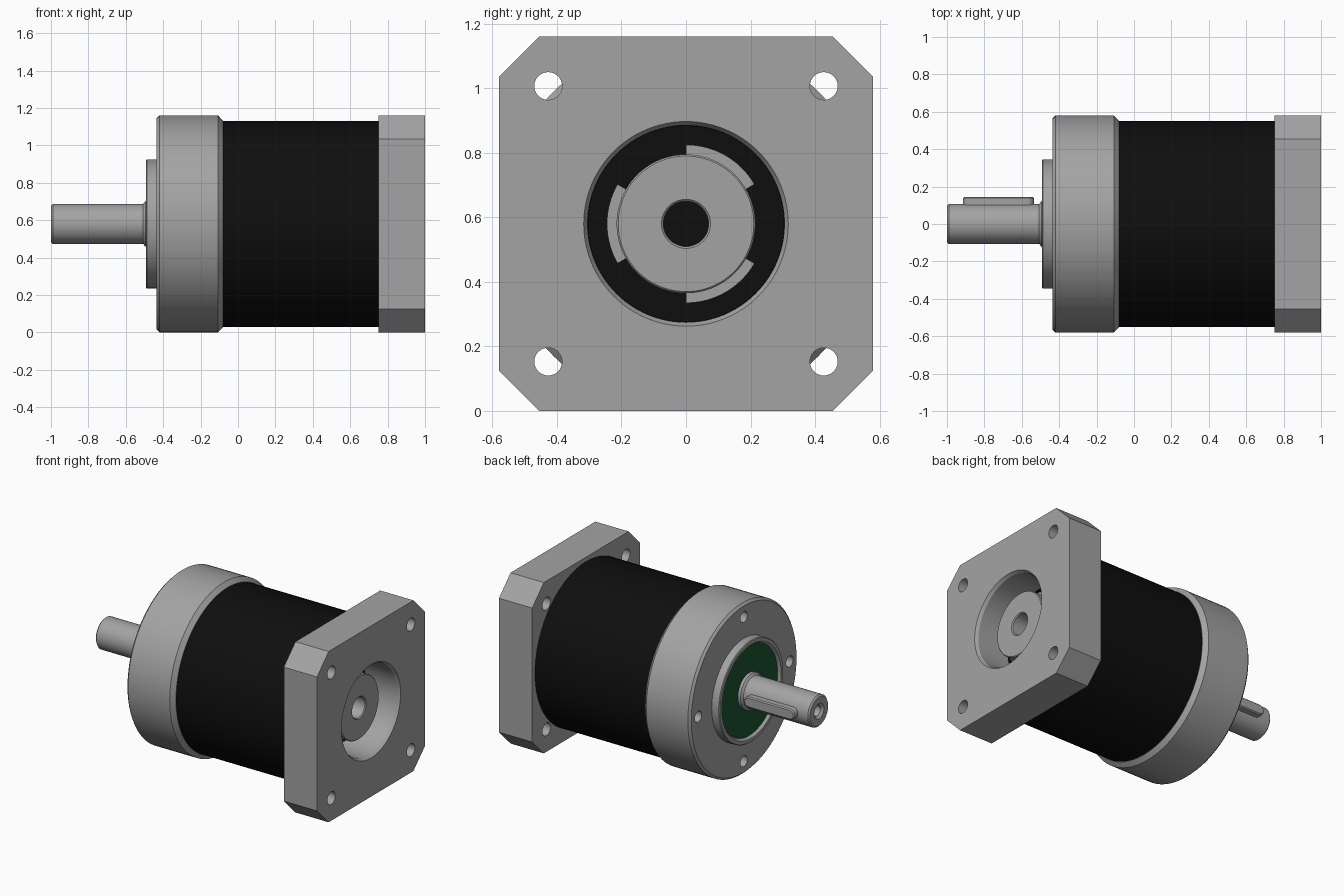
import bpy, bmesh, math
from mathutils import Matrix, Vector

if "Cube" in bpy.data.objects:
    bpy.data.objects.remove(bpy.data.objects["Cube"])

ZC = 0.58                      # height of the shaft axis
AXIS = Vector((1, 0, 0))


def material(name, rgb):
    m = bpy.data.materials.new(name)
    m.diffuse_color = (*rgb, 1)
    m.use_nodes = True
    m.node_tree.nodes["Principled BSDF"].inputs["Base Color"].default_value = m.diffuse_color
    return m


GREY = material("machined_grey", (0.37, 0.37, 0.37))
BLACK = material("black_housing", (0.0045, 0.0045, 0.0045))
GREEN = material("green_seal", (0.01, 0.09, 0.03))


def finish(bm, name, mat):
    """Turn a bmesh built around the x axis into an object at axis height."""
    bmesh.ops.remove_doubles(bm, verts=bm.verts, dist=1e-5)
    bmesh.ops.recalc_face_normals(bm, faces=bm.faces)
    bmesh.ops.translate(bm, verts=bm.verts, vec=(0, 0, ZC))
    me = bpy.data.meshes.new(name)
    bm.to_mesh(me)
    bm.free()
    me.materials.append(mat)
    ob = bpy.data.objects.new(name, me)
    bpy.context.collection.objects.link(ob)
    return ob


def lathe(name, profile, mat, closed=True, start=0, sweep=360, steps=96):
    """Revolve (x, radius) points around the x axis."""
    bm = bmesh.new()
    vs = [bm.verts.new((x, r, 0)) for x, r in profile]
    pairs = list(zip(vs, vs[1:])) + ([(vs[-1], vs[0])] if closed else [])
    es = [bm.edges.new(p) for p in pairs]
    bmesh.ops.rotate(bm, verts=vs, matrix=Matrix.Rotation(math.radians(start), 3, 'X'))
    bmesh.ops.spin(bm, geom=vs + es, axis=AXIS, cent=(0, 0, 0),
                   angle=math.radians(sweep), steps=steps)
    bmesh.ops.remove_doubles(bm, verts=bm.verts, dist=1e-5)
    if sweep < 360:
        bmesh.ops.holes_fill(bm, edges=bm.edges, sides=0)
    return finish(bm, name, mat)


def prism(name, outline, depth, direction, mat):
    """Extrude a closed planar outline along a direction."""
    bm = bmesh.new()
    f = bm.faces.new([bm.verts.new(p) for p in outline])
    ext = bmesh.ops.extrude_face_region(bm, geom=[f])["geom"]
    bmesh.ops.translate(bm, vec=Vector(direction) * depth,
                        verts=[v for v in ext if isinstance(v, bmesh.types.BMVert)])
    return finish(bm, name, mat)


def drill(ob, x0, x1, radius, spots, sides=32):
    """Cut round holes parallel to the x axis at (y, z) spots."""
    for y, z in spots:
        ring = [(x0, y + radius * math.cos(math.tau * i / sides),
                 z + radius * math.sin(math.tau * i / sides)) for i in range(sides)]
        cutter = prism("cutter", ring, x1 - x0, AXIS, GREY)
        mod = ob.modifiers.new("hole", 'BOOLEAN')
        mod.operation, mod.solver, mod.object = 'DIFFERENCE', 'EXACT', cutter
        bpy.context.view_layer.objects.active = ob
        bpy.ops.object.modifier_apply(modifier=mod.name)
        bpy.data.objects.remove(cutter)


# Square mounting flange with cut corners, bolt holes and a central bore
H, C = 0.58, 0.455
outline = [(0.75, y, z) for y, z in
           ((H, -C), (H, C), (C, H), (-C, H), (-H, C), (-H, -C), (-C, -H), (C, -H))]
flange = prism("mounting_flange", outline, 0.25, AXIS, GREY)
drill(flange, 0.7, 1.05, 0.043, [(y, z) for y in (-0.427, 0.427) for z in (-0.427, 0.427)])
drill(flange, 0.7, 1.05, 0.317, [(0, 0)], 96)
lathe("flange_bore", [(1, 0.317), (0.98, 0.305), (0.75, 0.305), (0.75, 0.317)], GREY)

# Black cylindrical housing with an open socket behind the flange
lathe("housing", [(-0.09, 0), (-0.09, 0.55), (0.75, 0.55), (0.75, 0.303),
                  (0.55, 0.303), (0.55, 0)], BLACK, closed=False)

# Input clamp hub inside the bore, with three collar segments
lathe("input_hub", [(0.56, 0.215), (0.905, 0.215), (0.91, 0.21), (0.91, 0.076),
                    (0.904, 0.07), (0.56, 0.07)], GREY)
for a in (30, 150, 270):
    lathe("hub_collar_segment", [(0.68, 0.21), (0.8, 0.21), (0.8, 0.245), (0.68, 0.245)],
          GREY, start=a, sweep=60, steps=16)

# Output end cap with four threaded holes
cap = lathe("end_cap", [(-0.435, 0), (-0.435, 0.565), (-0.42, 0.58), (-0.107, 0.58),
                        (-0.08, 0.552), (-0.08, 0)], GREY, closed=False)
drill(cap, -0.5, -0.3, 0.037, [(0.49, 0), (-0.49, 0), (0, 0.49), (0, -0.49)])

# Raised pilot ring with the recessed seal disc
lathe("pilot_ring", [(-0.43, 0.345), (-0.487, 0.345), (-0.492, 0.34), (-0.492, 0.318),
                     (-0.475, 0.305), (-0.43, 0.305)], GREY)
lathe("seal", [(-0.43, 0.306), (-0.475, 0.306), (-0.475, 0.1), (-0.43, 0.1)], GREEN)

# Output shaft with shoulder, chamfered tip and centre hole
lathe("output_shaft", [(-0.43, 0), (-0.43, 0.122), (-0.495, 0.122), (-0.507, 0.107),
                       (-0.99, 0.107), (-1, 0.097), (-1, 0.052), (-0.985, 0.036),
                       (-0.9, 0.036), (-0.88, 0)], GREY, closed=False, steps=64)

# Round-ended shaft key on the back side of the shaft
R, X0, X1 = 0.036, -0.915, -0.535
key_outline = []
for cx, a0 in ((X1 - R, -90), (X0 + R, 90)):
    for i in range(13):
        a = math.radians(a0 + 15 * i)
        key_outline.append((cx + R * math.cos(a), 0.06, R * math.sin(a)))
key = prism("shaft_key", key_outline, 0.085, (0, 1, 0), GREY)
bev = key.modifiers.new("edge_bevel", 'BEVEL')
bev.width, bev.segments, bev.limit_method, bev.angle_limit = 0.007, 1, 'ANGLE', 1.0

# Smooth round walls while keeping machined edges crisp
bpy.ops.object.select_all(action='DESELECT')
for ob in bpy.data.objects:
    ob.select_set(True)
bpy.context.view_layer.objects.active = flange
bpy.ops.object.shade_smooth_by_angle(angle=math.radians(25))
